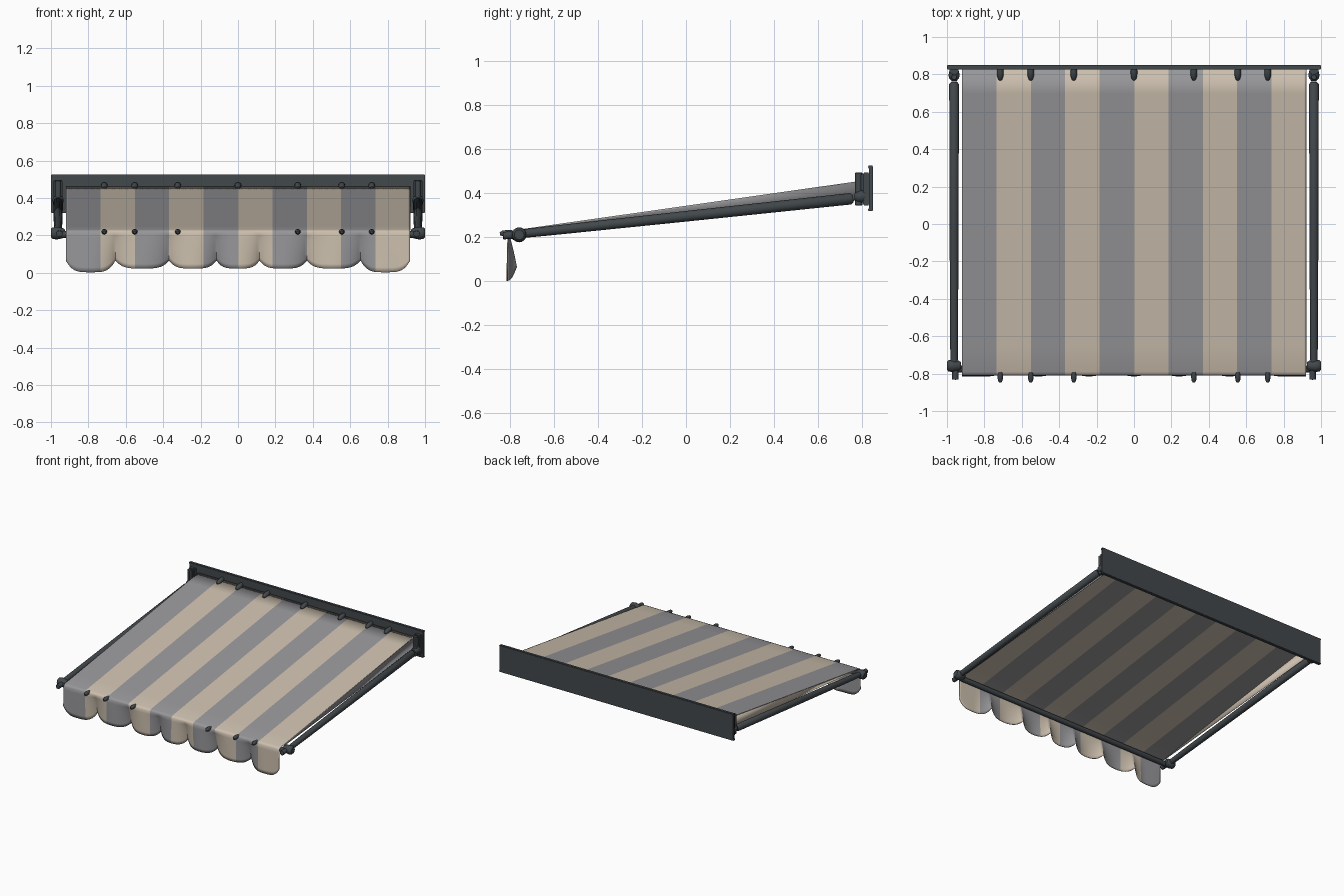
import bpy, bmesh, math
from mathutils import Vector

cube = bpy.data.objects.get("Cube")
if cube:
    bpy.data.objects.remove(cube)


def material(name, rgb):
    m = bpy.data.materials.new(name)
    m.use_nodes = True
    m.diffuse_color = (*rgb, 1)
    m.node_tree.nodes["Principled BSDF"].inputs["Base Color"].default_value = (*rgb, 1)
    return m


SLATE = material("slate metal", (0.055, 0.065, 0.072))
GREY = material("grey fabric", (0.31, 0.31, 0.325))
BEIGE = material("beige fabric", (0.60, 0.52, 0.42))


def finish(name, bm, mats, angle=40):
    mesh = bpy.data.meshes.new(name)
    bm.to_mesh(mesh)
    bm.free()
    ob = bpy.data.objects.new(name, mesh)
    bpy.context.collection.objects.link(ob)
    for m in mats:
        mesh.materials.append(m)
    bpy.ops.object.select_all(action='DESELECT')
    ob.select_set(True)
    bpy.context.view_layer.objects.active = ob
    bpy.ops.object.shade_smooth_by_angle(angle=math.radians(angle))
    return ob


def box(name, center, size, bevel=0.005):
    bm = bmesh.new()
    bmesh.ops.create_cube(bm, size=1)
    bmesh.ops.scale(bm, vec=size, verts=bm.verts)
    bmesh.ops.bevel(bm, geom=bm.edges[:], offset=bevel, segments=2, affect='EDGES')
    bmesh.ops.translate(bm, vec=center, verts=bm.verts)
    return finish(name, bm, [SLATE])


def turned(name, start, end, profile, sides=16):
    """Round part along start-end; profile holds (fraction, radius) pairs."""
    a, b = Vector(start), Vector(end)
    turn = (b - a).to_track_quat('Z', 'Y')
    bm = bmesh.new()
    rings = []
    for t, r in profile:
        rings.append([bm.verts.new(a.lerp(b, t) + turn @ Vector(
            (r * math.cos(k * math.tau / sides), r * math.sin(k * math.tau / sides), 0)))
            for k in range(sides)])
    for lo, hi in zip(rings, rings[1:]):
        for k in range(sides):
            n = (k + 1) % sides
            bm.faces.new((lo[k], lo[n], hi[n], hi[k]))
    bm.faces.new(rings[0][::-1])
    bm.faces.new(rings[-1])
    return finish(name, bm, [SLATE])


def rod(name, start, end, r, sides=16):
    return turned(name, start, end, [(0, r * .8), (.02, r), (.98, r), (1, r * .8)], sides)


# Striped canopy with a scalloped valance
HALF, STRIPES, COLS = 0.92, 10, 160
NOTCHES = [-0.92, -0.6555, -0.368, -0.115, 0.115, 0.368, 0.6555, 0.92]


def hem(x):
    """Height and depth of the lower valance edge at x."""
    for i, (lo, hi) in enumerate(zip(NOTCHES, NOTCHES[1:])):
        if x <= hi + 1e-5:
            u = abs(2 * (x - lo) / (hi - lo) - 1)
            outer = i in (0, len(NOTCHES) - 2)
            base = 0.003 if outer else 0.023
            at_end = abs(x) > 0.8
            back = 0.0 if at_end else 0.042 * u ** 2
            return base + (0.065 - base) * u ** 4, -0.815 + back


def roof_z(y):
    return 0.23 + (y + 0.8) * 0.1425


bm = bmesh.new()
columns = []
for c in range(COLS + 1):
    x = -HALF + 2 * HALF * c / COLS
    low, depth = hem(x)
    pts = [(0.832 - 1.622 * k / 12, roof_z(0.832 - 1.622 * k / 12)) for k in range(13)]
    pts += [(-0.804, 0.226), (-0.811, 0.216)]
    for k in range(1, 9):
        t = k / 8
        pts.append((-0.811 + (depth + 0.811) * t ** 0.8, 0.216 + (low - 0.216) * t))
    columns.append([bm.verts.new((x, y, z)) for y, z in pts])
for c in range(COLS):
    for k in range(len(columns[0]) - 1):
        f = bm.faces.new((columns[c][k], columns[c][k + 1],
                          columns[c + 1][k + 1], columns[c + 1][k]))
        f.material_index = (c * STRIPES // COLS) % 2
canopy = finish("canopy", bm, [GREY, BEIGE], 60)
thick = canopy.modifiers.new("Thickness", 'SOLIDIFY')
thick.thickness = 0.005

# Tapered side flaps hanging from the canopy edges
for side, name, mat in ((1, "left_flap", GREY), (-1, "right_flap", BEIGE)):
    bm = bmesh.new()
    pts = [(0.832, roof_z(0.832)), (0.832, 0.375), (-0.75, roof_z(-0.75) - 0.008),
           (-0.75, roof_z(-0.75))]
    bm.faces.new([bm.verts.new((side * 0.919, y, z - 0.002)) for y, z in pts])
    flap = finish(name, bm, [mat])
    flap.modifiers.new("Thickness", 'SOLIDIFY').thickness = 0.004

# Wall board and the bars that carry the fabric
box("wall_board", (0, 0.841, 0.423), (2.0, 0.018, 0.205))
for label, z in (("top", 0.52), ("bottom", 0.326)):
    box("board_lip_" + label, (0, 0.838, z), (2.0, 0.024, 0.012), 0.003)
rod("rear_bar", (-0.92, 0.824, 0.445), (0.92, 0.824, 0.445), 0.009)
rod("front_bar", (-0.97, -0.775, 0.205), (0.97, -0.775, 0.205), 0.019)

# Side arms with wall brackets, rear ball joints and front elbows
for s, side in ((1, "left"), (-1, "right")):
    x = s * 0.962
    turned(side + "_arm", (x, 0.76, 0.377), (x, -0.78, 0.213),
           [(0, .016), (.008, .026), (.5, .024), (.9, .021), (1, .019)])
    box(side + "_wall_bracket", (x, 0.82, 0.42), (0.05, 0.03, 0.15))
    box(side + "_bracket_tab", (x, 0.795, 0.45), (0.024, 0.05, 0.08))
    turned(side + "_ball_joint", (x, 0.765, 0.383), (x, 0.832, 0.39),
           [(0, .014), (.2, .026), (.45, .03), (.75, .026), (1, .02)])
    rod(side + "_bracket_pin", (x, 0.785, 0.345), (x, 0.785, 0.495), 0.016)
    turned(side + "_elbow", (s * 0.925, -0.758, 0.212), (s * 1.0, -0.758, 0.212),
           [(0, .02), (.15, .027), (.6, .034), (.9, .03), (1, .022)])
    rod(side + "_elbow_plug", (s * 0.955, -0.76, 0.212), (s * 0.955, -0.832, 0.208), 0.017)

# Fabric hooks along the rear and front edges
HOOKS = [-0.715, -0.552, -0.322, 0.0, 0.32, 0.555, 0.715]
for i, x in enumerate(HOOKS):
    turned(f"rear_hook_{i + 1}", (x, 0.838, 0.472), (x, 0.768, 0.456),
           [(0, .013), (.3, .018), (.65, .017), (.9, .012), (1, .006)], 10)
    if x:
        turned(f"front_hook_{i + 1}", (x, -0.79, 0.222), (x, -0.846, 0.217),
               [(0, .012), (.4, .015), (.8, .013), (1, .007)], 10)
